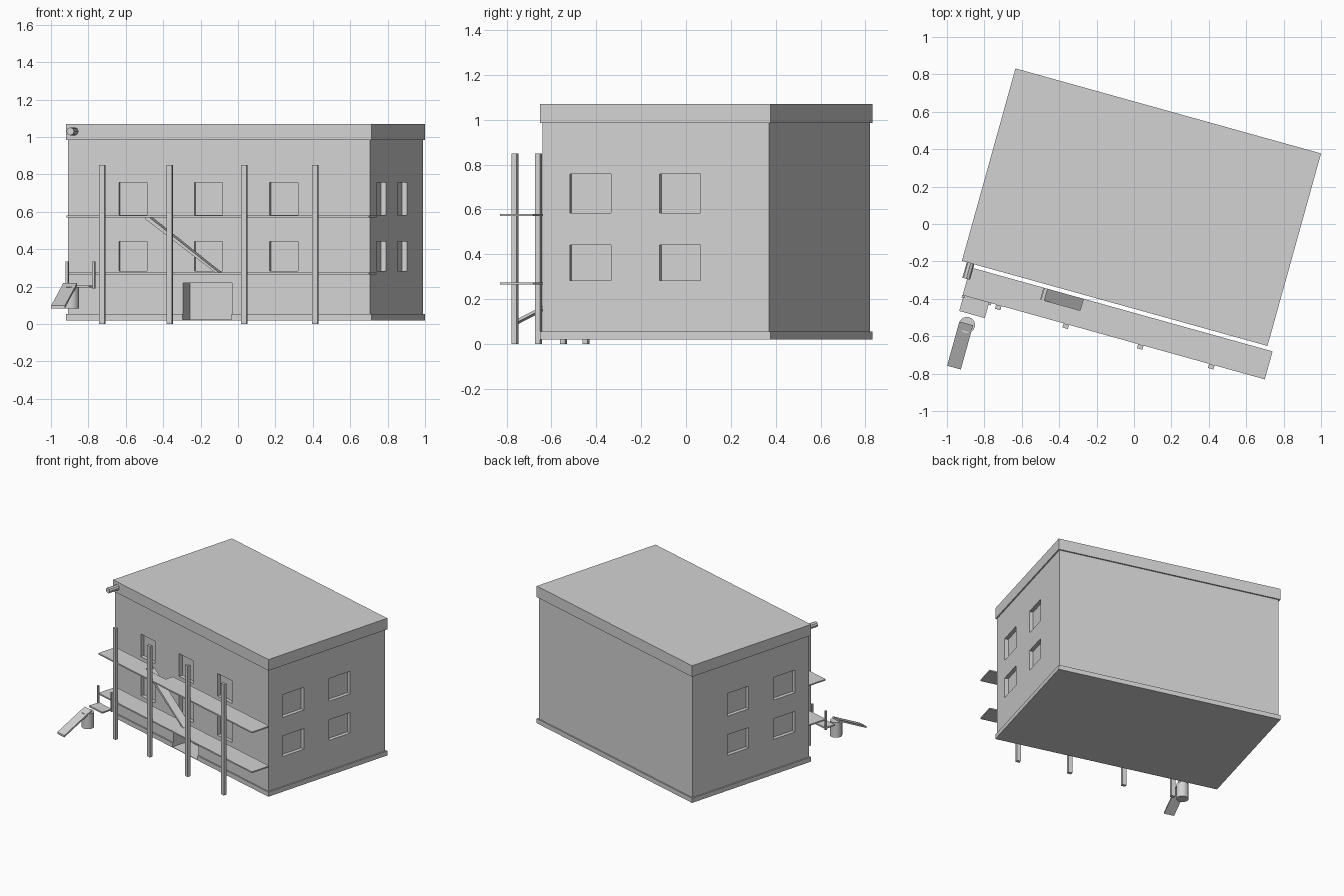
import bpy, bmesh, math
from mathutils import Matrix, Vector

if "Cube" in bpy.data.objects:
    bpy.data.objects.remove(bpy.data.objects["Cube"])

# The whole scene is turned on the grid; parts use local u (along front), v (depth), z
PLACE = Matrix.Translation((0.04, 0.09, 0)) @ Matrix.Rotation(math.radians(-15.55), 4, 'Z')

grey = bpy.data.materials.new("plain grey")
grey.diffuse_color = (0.65, 0.65, 0.65, 1)
grey.use_nodes = True
grey.node_tree.nodes["Principled BSDF"].inputs["Base Color"].default_value = grey.diffuse_color


def finish(name, bm):
    bmesh.ops.recalc_face_normals(bm, faces=bm.faces)
    me = bpy.data.meshes.new(name)
    bm.to_mesh(me)
    bm.free()
    me.materials.append(grey)
    ob = bpy.data.objects.new(name, me)
    bpy.context.collection.objects.link(ob)
    ob.matrix_world = PLACE
    return ob


def add_box(bm, u0, u1, v0, v1, z0, z1):
    m = Matrix.Translation(((u0 + u1) / 2, (v0 + v1) / 2, (z0 + z1) / 2))
    m = m @ Matrix.Diagonal((u1 - u0, v1 - v0, z1 - z0, 1))
    bmesh.ops.create_cube(bm, size=1, matrix=m)


def box(name, *dims):
    bm = bmesh.new()
    add_box(bm, *dims)
    return finish(name, bm)


def prism(name, pts, lift):
    """Extrude a closed outline of 3D points along the lift vector."""
    bm = bmesh.new()
    face = bm.faces.new([bm.verts.new(p) for p in pts])
    top = bmesh.ops.extrude_face_region(bm, geom=[face])
    verts = [g for g in top["geom"] if isinstance(g, bmesh.types.BMVert)]
    bmesh.ops.translate(bm, verts=verts, vec=Vector(lift))
    return finish(name, bm)


def cylinder(name, centre, radius, depth, sides, rot=Matrix()):
    bm = bmesh.new()
    bmesh.ops.create_cone(bm, cap_ends=True, segments=sides, radius1=radius, radius2=radius,
                          depth=depth, matrix=Matrix.Translation(centre) @ rot)
    return finish(name, bm)


# Building shell
W, D = 0.838, 0.524
walls = box("walls", -W, W, -D, D, 0.02, 1.0)
plinth = box("plinth", -W - 0.01, W + 0.01, -D - 0.01, D + 0.01, 0.02, 0.055)
box("roof_parapet", -W - 0.01, W + 0.01, -D - 0.01, D + 0.01, 0.985, 1.07)

# Recesses for windows and doorway
bm = bmesh.new()
R = 0.028
for z0, z1 in ((0.284, 0.441), (0.584, 0.757)):
    for u in (-0.479, -0.06, 0.358):
        add_box(bm, u - 0.078, u + 0.078, -D - 0.1, -D + R, z0, z1)
    for v in (-0.303, 0.113):
        for s in (-1, 1):
            a, b = sorted((s * (W - R), s * (W + 0.1)))
            add_box(bm, a, b, v - 0.095, v + 0.095, z0, z1)
add_box(bm, -0.2, 0.072, -D - 0.1, -D + 0.14, 0.024, 0.22)
cutter = finish("recess_cutter", bm)
cutter.hide_render = True
for ob in (walls, plinth):
    mod = ob.modifiers.new("recesses", 'BOOLEAN')
    mod.operation, mod.solver, mod.object = 'DIFFERENCE', 'EXACT', cutter
    bpy.context.view_layer.objects.active = ob
    bpy.ops.object.modifier_apply(modifier=mod.name)
bpy.data.objects.remove(cutter)

# Scaffold decks, the upper one with a ladder opening by the wall
V0, V1 = -0.71, -0.555
box("lower_deck", -0.795, 0.882, V0, V1, 0.265, 0.275)
outline = [(-0.795, V0), (0.882, V0), (0.882, V1), (-0.168, V1), (-0.168, -0.62),
           (-0.387, -0.62), (-0.387, V1), (-0.795, V1)]
prism("upper_deck", [(u, v, 0.57) for u, v in outline], (0, 0, 0.01))

# Sloping stair plank between decks
slope = [(-0.385, 0.575), (-0.367, 0.575), (0.025, 0.275), (0.005, 0.275), (-0.385, 0.562)]
prism("stair_plank", [(u, -0.62, z) for u, z in slope], (0, 0.065, 0))

# Scaffold posts
for i, u in enumerate((-0.594, -0.22, 0.194, 0.588)):
    box(f"scaffold_post_{i + 1}", u - 0.015, u + 0.015, -0.733, -0.71, 0, 0.85)

# Roof drain pipe
cylinder("drain_pipe", (-0.80, -0.57, 1.03), 0.021, 0.1, 8, Matrix.Rotation(math.pi / 2, 4, 'X'))

# Small side step with two thin posts
box("side_step", -0.79, -0.648, -0.796, -0.71, 0.195, 0.206)
for name, u in (("left", -0.79), ("right", -0.643)):
    box(f"step_post_{name}", u - 0.007, u + 0.007, -0.722, -0.708, 0.19, 0.335)

# Bucket and chute plank
bucket = cylinder("bucket", (-0.73, -0.857, 0.142), 0.043, 0.115, 20)
bpy.ops.object.select_all(action='DESELECT')
bucket.select_set(True)
bpy.context.view_layer.objects.active = bucket
bpy.ops.object.shade_smooth_by_angle(angle=math.radians(40))
chute = [(-0.85, 0.22), (-1.095, 0.098), (-1.095, 0.084), (-0.85, 0.206)]
prism("chute", [(-0.774, v, z) for v, z in chute], (0.076, 0, 0))
